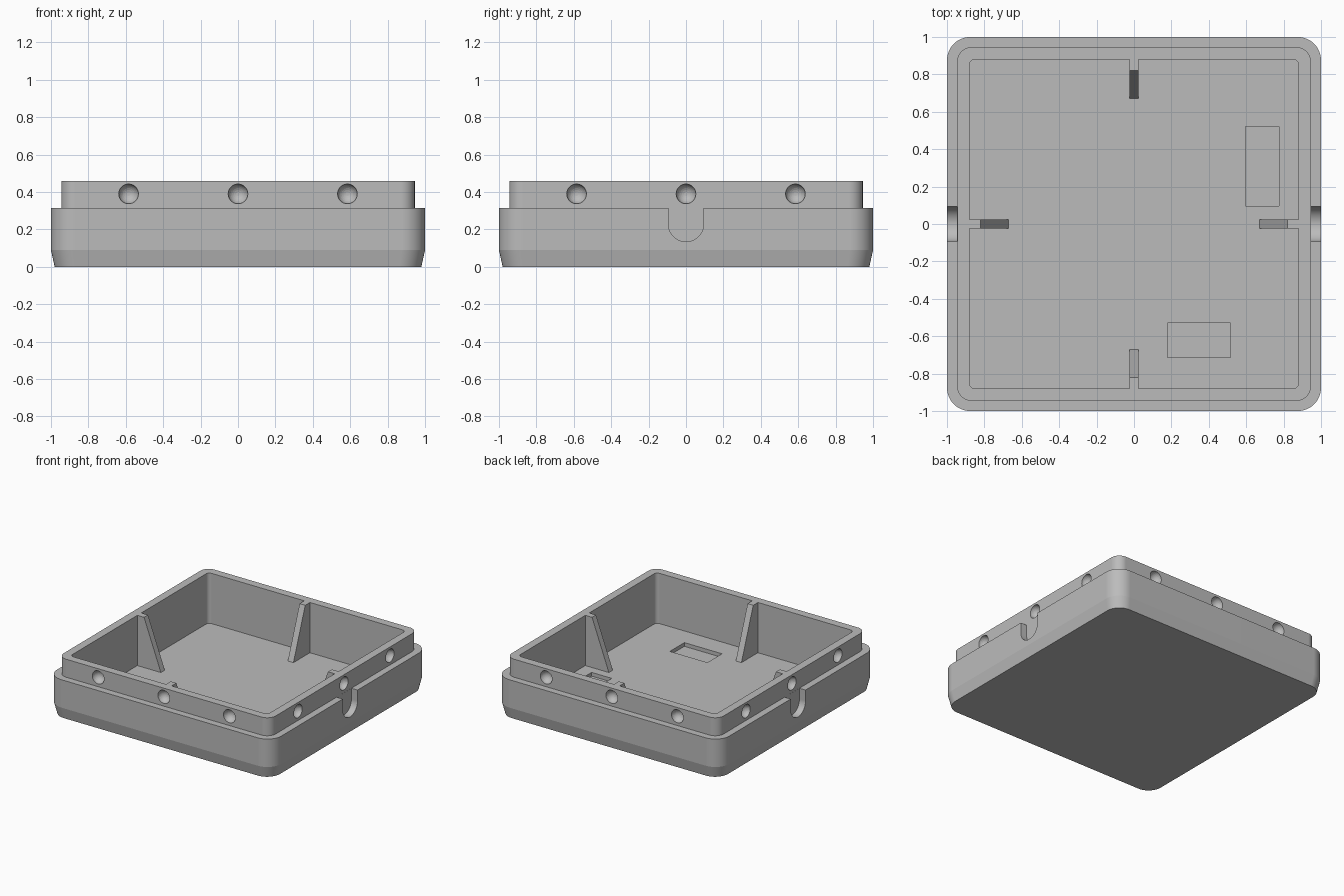
import bpy, bmesh
from math import pi, cos, sin
from mathutils import Matrix

if "Cube" in bpy.data.objects:
    bpy.data.objects.remove(bpy.data.objects["Cube"])

grey = bpy.data.materials.new("plain grey")
grey.use_nodes = True
grey.diffuse_color = (0.5, 0.5, 0.5, 1)
grey.node_tree.nodes["Principled BSDF"].inputs["Base Color"].default_value = (0.5, 0.5, 0.5, 1)

FLOOR, STEP, TOP = 0.055, 0.315, 0.46
LIP, INNER = 0.945, 0.88


def make_object(name, bm):
    bmesh.ops.recalc_face_normals(bm, faces=bm.faces)
    mesh = bpy.data.meshes.new(name)
    bm.to_mesh(mesh)
    bm.free()
    mesh.materials.append(grey)
    obj = bpy.data.objects.new(name, mesh)
    bpy.context.collection.objects.link(obj)
    return obj


def rounded_square(bm, half, radius, z, steps=12):
    """Ring of vertices around a square with rounded corners."""
    ring = []
    for corner in range(4):
        mid = pi / 4 + corner * pi / 2
        cx = (half - radius) * (1 if cos(mid) > 0 else -1)
        cy = (half - radius) * (1 if sin(mid) > 0 else -1)
        for i in range(steps + 1):
            a = corner * pi / 2 + i / steps * pi / 2
            ring.append(bm.verts.new((cx + radius * cos(a), cy + radius * sin(a), z)))
    return ring


def extrude_outline(bm, points, depth, turn):
    """Prism from an outline of vectors, pushed along depth and turned."""
    base = [bm.verts.new(turn @ Matrix.Translation(p).translation) for p in points]
    far = [bm.verts.new(turn @ (Matrix.Translation(p).translation
                                + Matrix.Translation(depth).translation)) for p in points]
    n = len(points)
    bm.faces.new(base)
    bm.faces.new(far[::-1])
    for i in range(n):
        bm.faces.new((base[i], base[(i + 1) % n], far[(i + 1) % n], far[i]))


def quarter_turn(k):
    return Matrix.Rotation(k * pi / 2, 4, "Z")


# Tray: tapered foot, body, stepped lip and cavity as one skin
bm = bmesh.new()
sections = [(0.98, 0.115, 0), (1, 0.125, 0.09), (1, 0.125, STEP), (LIP, 0.075, STEP),
            (LIP, 0.075, TOP), (INNER, 0.03, TOP), (INNER, 0.03, FLOOR)]
rings = [rounded_square(bm, *s) for s in sections]
for a, b in zip(rings, rings[1:]):
    n = len(a)
    for i in range(n):
        bm.faces.new((a[i], a[(i + 1) % n], b[(i + 1) % n], b[i]))
bm.faces.new(rings[0])
bm.faces.new(rings[-1])
tray = make_object("tray", bm)

# Cutter: dimples on the lip, side notches and floor recesses
bm = bmesh.new()
for k in range(4):
    for offset in (-0.585, 0, 0.585):
        place = (quarter_turn(k) @ Matrix.Translation((LIP, offset, 0.39))
                 @ Matrix.Rotation(pi / 2, 4, "Y"))
        bmesh.ops.create_uvsphere(bm, u_segments=28, v_segments=15, radius=0.053, matrix=place)
notch_r, notch_x = 0.094, LIP + 0.0005
notch = [(notch_x, notch_r * cos(a), 0.229 + notch_r * sin(a))
         for a in (pi + i * pi / 20 for i in range(21))]
notch += [(notch_x, notch_r, 0.33), (notch_x, -notch_r, 0.33)]
for k in (0, 2):
    extrude_outline(bm, notch, (0.1, 0, 0), quarter_turn(k))
for x0, x1, y0, y1 in ((0.595, 0.775, 0.095, 0.52), (0.18, 0.515, -0.715, -0.53)):
    recess = [(x0, y0, FLOOR - 0.03), (x1, y0, FLOOR - 0.03),
              (x1, y1, FLOOR - 0.03), (x0, y1, FLOOR - 0.03)]
    extrude_outline(bm, recess, (0, 0, 0.1), quarter_turn(0))
cutter = make_object("cutter", bm)
cutter.hide_render = True

cut = tray.modifiers.new("cut", "BOOLEAN")
cut.operation = "DIFFERENCE"
cut.solver = "EXACT"
cut.object = cutter
bpy.ops.object.select_all(action="DESELECT")
tray.select_set(True)
bpy.context.view_layer.objects.active = tray
bpy.ops.object.modifier_apply(modifier=cut.name)
bpy.data.objects.remove(cutter)
bpy.ops.object.shade_smooth_by_angle(angle=0.2)
weighted = tray.modifiers.new("even shading", "WEIGHTED_NORMAL")
weighted.keep_sharp = True

# Ribs: a sloped support in the middle of each wall
rib = [(INNER, -0.025, TOP), (0.82, -0.025, TOP), (0.67, -0.025, FLOOR), (INNER, -0.025, FLOOR)]
for k, side in enumerate(("left", "back", "right", "front")):
    bm = bmesh.new()
    extrude_outline(bm, rib, (0, 0.05, 0), quarter_turn(k))
    make_object(side + "_rib", bm)
